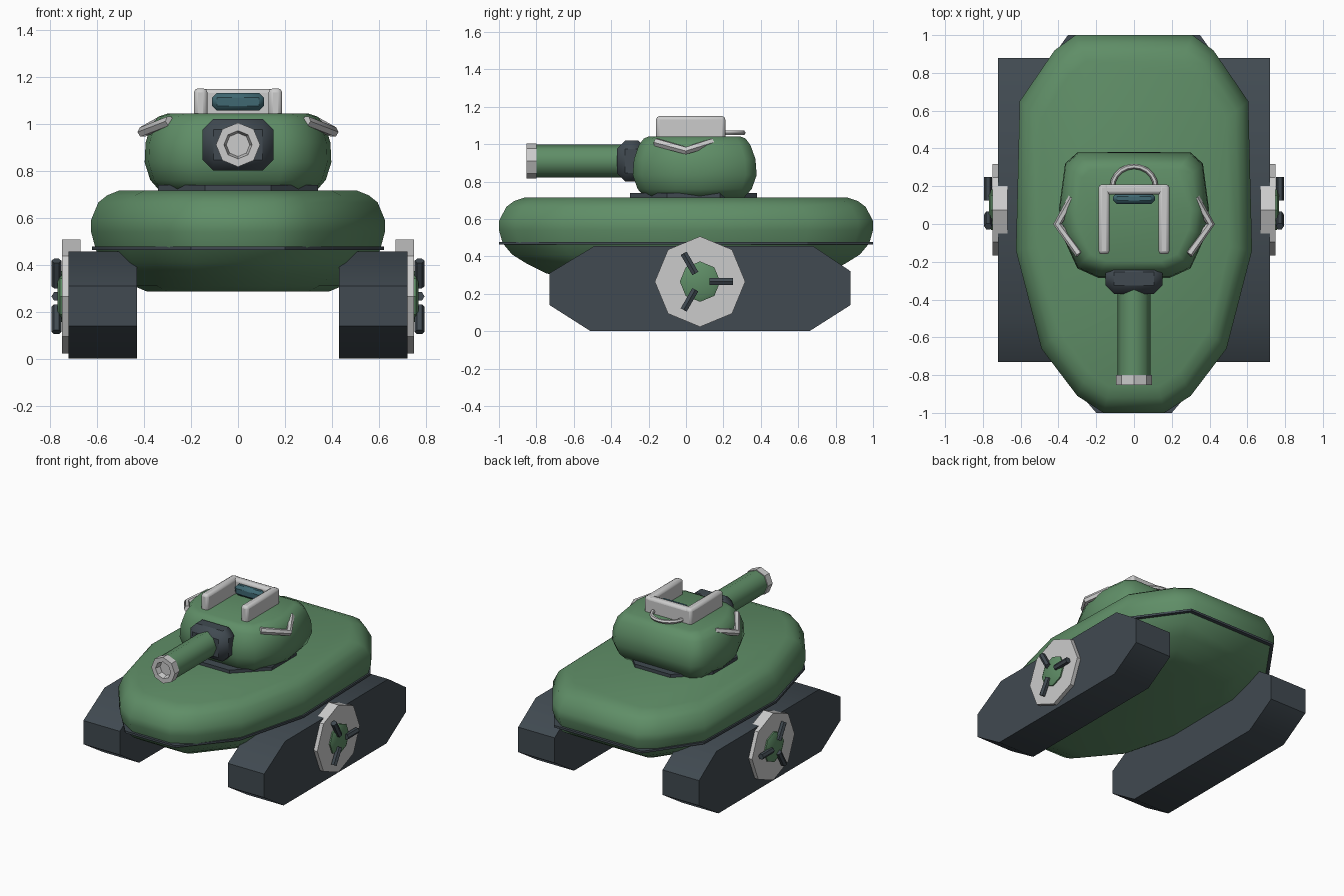
import bpy, bmesh
from math import sin, cos, pi, radians

if "Cube" in bpy.data.objects:
    bpy.data.objects.remove(bpy.data.objects["Cube"])


def material(name, rgb):
    m = bpy.data.materials.new(name)
    m.diffuse_color = (*rgb, 1)
    m.use_nodes = True
    m.node_tree.nodes["Principled BSDF"].inputs["Base Color"].default_value = m.diffuse_color
    return m


GREEN = material("green_paint", (0.115, 0.27, 0.135))
DARK = material("dark_rubber", (0.052, 0.068, 0.082))
TEAL = material("teal_glass", (0.05, 0.14, 0.17))


def finish(ob, mat, angle=35):
    if mat:
        ob.data.materials.append(mat)
    bpy.ops.object.select_all(action='DESELECT')
    ob.select_set(True)
    bpy.context.view_layer.objects.active = ob
    if ob.type == 'CURVE':
        bpy.ops.object.convert(target='MESH')
    bpy.ops.object.shade_smooth_by_angle(angle=radians(angle))
    return ob


def skin(name, rings, mat=None, angle=35):
    """Join equal point rings into a closed solid with capped ends."""
    bm = bmesh.new()
    loops = [[bm.verts.new(p) for p in r] for r in rings]
    n = len(loops[0])
    for a, b in zip(loops, loops[1:]):
        for i in range(n):
            j = (i + 1) % n
            bm.faces.new((a[i], a[j], b[j], b[i]))
    bm.faces.new(loops[0])
    bm.faces.new(loops[-1])
    bmesh.ops.recalc_face_normals(bm, faces=bm.faces)
    me = bpy.data.meshes.new(name)
    bm.to_mesh(me)
    bm.free()
    ob = bpy.data.objects.new(name, me)
    bpy.context.collection.objects.link(ob)
    return finish(ob, mat, angle)


def loft(name, half, levels, cy, mat, angle=50):
    """Stack a mirrored plan outline at (x scale, y scale, z) levels."""
    plan = half + [(-x, y) for x, y in reversed(half)]
    return skin(name, [[(x * sx, cy + (y - cy) * sy, z) for x, y in plan]
                       for sx, sy, z in levels], mat, angle)


def lathe(name, axis, centre, profile, mat=None, angle=50):
    """Eight-sided turned part; profile is (radius, position along axis)."""
    rings = []
    for r, d in profile:
        ring = []
        for k in range(8):
            a, b = r * cos(k * pi / 4), r * sin(k * pi / 4)
            u, v = centre
            ring.append((d, u + a, v + b) if axis == 'x' else (u + a, d, v + b))
        rings.append(ring)
    return skin(name, rings, mat, angle)


def box(name, lo, hi, bevel, segments=1, mat=None):
    corners = [(lo[0], lo[1]), (hi[0], lo[1]), (hi[0], hi[1]), (lo[0], hi[1])]
    ob = skin(name, [[(x, y, z) for x, y in corners] for z in (lo[2], hi[2])], mat)
    mod = ob.modifiers.new("bevel", 'BEVEL')
    mod.width, mod.segments = bevel, segments
    return ob


def tube(name, points, radius, mat=None):
    cu = bpy.data.curves.new(name, 'CURVE')
    cu.dimensions = '3D'
    cu.bevel_depth, cu.bevel_resolution, cu.use_fill_caps = radius, 1, True
    sp = cu.splines.new('POLY')
    sp.points.add(len(points) - 1)
    for p, co in zip(sp.points, points):
        p.co = (*co, 1)
    ob = bpy.data.objects.new(name, cu)
    bpy.context.collection.objects.link(ob)
    return finish(ob, mat, 50)


# Hull: rounded upper body, thin seam strip, tapered belly
seam = [(0.20, -1.0), (0.48, -0.67), (0.62, -0.14), (0.60, 0.65), (0.35, 1.0)]
body = [(0.16, -1.0), (0.30, -0.91), (0.49, -0.66), (0.625, -0.14),
        (0.605, 0.65), (0.42, 0.92), (0.31, 1.0)]
loft("upper_hull", body, [(0.97, 0.98, 0.47), (1, 1, 0.54), (1, 1, 0.59),
                          (0.95, 0.96, 0.665), (0.89, 0.92, 0.695),
                          (0.81, 0.86, 0.715)], 0, GREEN)
loft("hull_seam", seam, [(1, 1, 0.463), (1, 1, 0.478)], 0, DARK, 30)
loft("lower_hull", seam, [(0.98, 0.98, 0.47), (0.93, 0.93, 0.41), (0.84, 0.85, 0.36),
                          (0.72, 0.75, 0.31), (0.62, 0.65, 0.285)], 0, GREEN)

# Turret on its ring
lathe_ring = [(0.34 * cos(k * pi / 4 + pi / 8) / cos(pi / 8),
               0.04 + 0.34 * sin(k * pi / 4 + pi / 8) / cos(pi / 8)) for k in range(8)]
skin("turret_ring", [[(x, y, z) for x, y in lathe_ring] for z in (0.68, 0.738)], DARK)
dome = [(0.19, -0.285), (0.30, -0.235), (0.38, -0.06), (0.397, 0.08),
        (0.365, 0.32), (0.30, 0.378)]
loft("turret", dome, [(0.84, 0.80, 0.715), (0.94, 0.92, 0.76), (1, 1, 0.835),
                      (0.99, 0.98, 0.92), (0.93, 0.90, 0.995),
                      (0.85, 0.82, 1.03), (0.76, 0.73, 1.042)], 0.045, GREEN)

# Gun
box("mantlet", (-0.15, -0.37, 0.80), (0.15, -0.21, 1.02), 0.045, 1, DARK)
lathe("gun_barrel", 'y', (0, 0.91), [(0.088, -0.32), (0.088, -0.81)], GREEN)
lathe("muzzle", 'y', (0, 0.91), [(0.094, -0.80), (0.094, -0.852), (0.06, -0.852),
                                 (0.05, -0.815)], None, 35)

# Roof frame, vision block and rear grab handle
for side, s in (("left", -1), ("right", 1)):
    x0, x1 = sorted((s * 0.13, s * 0.188))
    box(side + "_roof_bar", (x0, -0.16, 1.02), (x1, 0.21, 1.15), 0.018, 2)
box("rear_roof_bar", (-0.185, 0.155, 1.02), (0.185, 0.21, 1.148), 0.018, 2)
box("vision_block", (-0.11, 0.105, 1.055), (0.11, 0.165, 1.13), 0.02, 1, TEAL)
tube("grab_handle", [(0.115 * cos(k * pi / 10), 0.195 + 0.11 * sin(k * pi / 10), 1.06)
                     for k in range(11)], 0.014)

for side, s in (("left", -1), ("right", 1)):
    # Bent rail on the turret shoulder
    tube(side + "_turret_rail", [(s * 0.29, -0.16, 1.01), (s * 0.405, 0.0, 0.965),
                                 (s * 0.325, 0.14, 1.01)], 0.023)
    # Track pod
    track = [(-0.51, 0), (0.66, 0), (0.88, 0.14), (0.88, 0.32),
             (0.68, 0.455), (-0.49, 0.455), (-0.73, 0.31), (-0.73, 0.14)]
    skin(side + "_track", [[(s * x, y, z) for y, z in track] for x in (0.43, 0.72)],
         DARK, 42)
    # Drive wheel with hub and three spokes
    hub = (0.075, 0.265)
    lathe(side + "_wheel", 'x', hub, [(0.242, s * 0.67), (0.242, s * 0.748)], None, 30)
    lathe(side + "_hub", 'x', hub, [(0.108, s * 0.74), (0.108, s * 0.757),
                                    (0.085, s * 0.768)], GREEN, 30)
    for k in range(3):
        a = k * 2 * pi / 3
        tube(f"{side}_spoke_{k + 1}",
             [(s * 0.772, hub[0] + r * cos(a), hub[1] + r * sin(a)) for r in (0.05, 0.175)],
             0.021, DARK)
